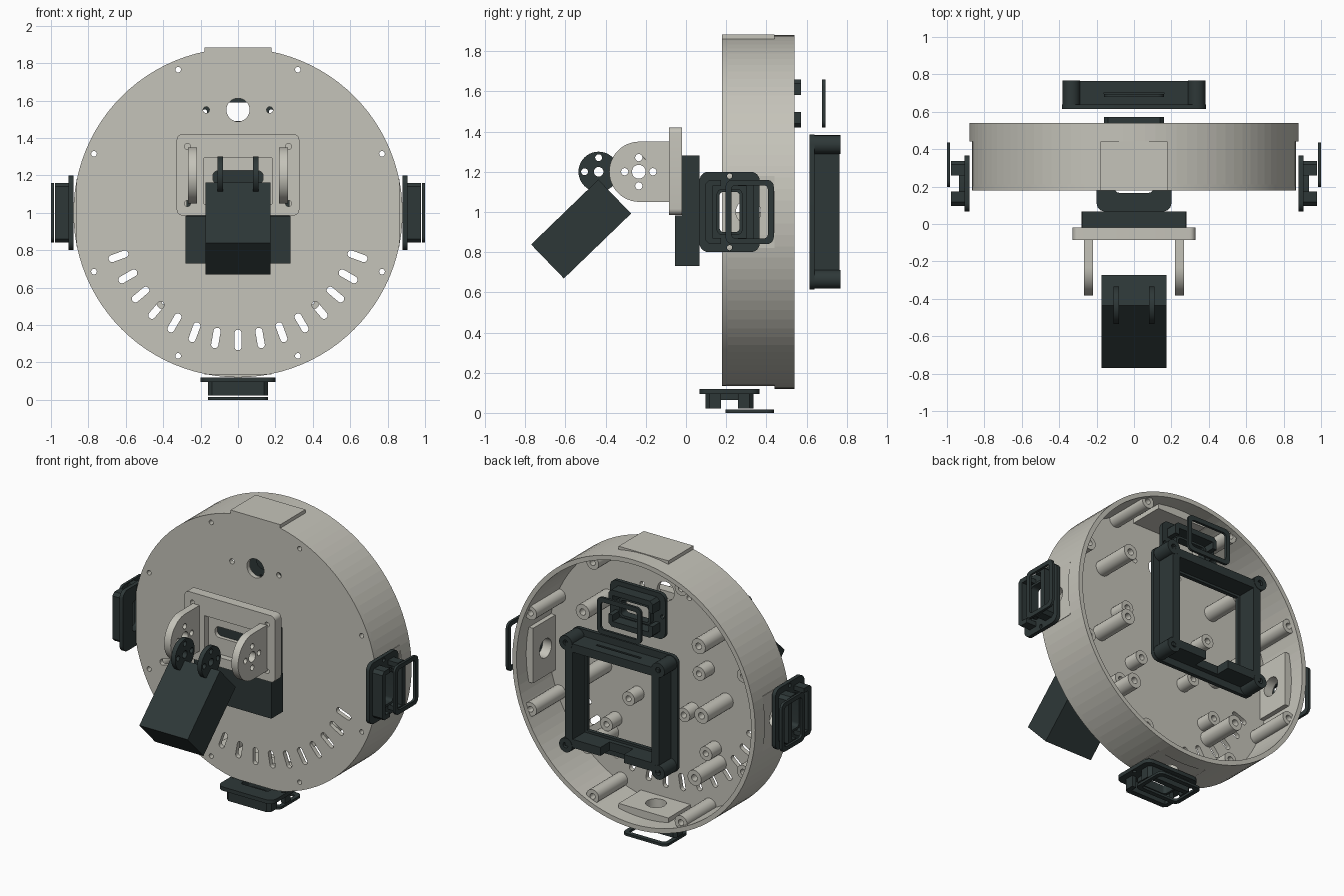
import bpy, bmesh
from math import sin, cos, pi, radians
from mathutils import Vector, Matrix

cube = bpy.data.objects.get("Cube")
if cube:
    bpy.data.objects.remove(cube)


def material(name, rgb):
    m = bpy.data.materials.new(name)
    m.use_nodes = True
    m.diffuse_color = (*rgb, 1)
    m.node_tree.nodes["Principled BSDF"].inputs["Base Color"].default_value = (*rgb, 1)
    return m


BEIGE = material("warm grey plastic", (0.56, 0.55, 0.49))
DARK = material("charcoal plastic", (0.027, 0.039, 0.039))
X, Y, Z = Vector((1, 0, 0)), Vector((0, 1, 0)), Vector((0, 0, 1))
FRONT = (X, Z, Y)      # outline in x, z and depth along y
SIDE = (Y, Z, X)       # outline in y, z and depth along x


# ---- outline helpers ----
def circle(cx, cy, r, n=20):
    return [(cx + r * cos(2 * pi * i / n), cy + r * sin(2 * pi * i / n)) for i in range(n)]


def rect(cx, cy, w, h, r=0.0, turn=0.0):
    pts = []
    for k, (sx, sy) in enumerate([(1, 1), (-1, 1), (-1, -1), (1, -1)]):
        px, py = sx * (w / 2 - r), sy * (h / 2 - r)
        steps = 6 if r else 0
        for i in range(steps + 1):
            a = pi / 2 * (k + i / max(steps, 1))
            pts.append((px + r * cos(a), py + r * sin(a)))
    c, s = cos(turn), sin(turn)
    return [(cx + c * p - s * q, cy + s * p + c * q) for p, q in pts]


def slab(name, mat, axes, lo, hi, outlines, origin=(0, 0, 0), smooth=True):
    """Extrude an outline with holes from lo to hi along the third axis."""
    cu = bpy.data.curves.new(name, 'CURVE')
    cu.dimensions, cu.fill_mode, cu.extrude = '2D', 'BOTH', (hi - lo) / 2
    for pts in outlines:
        sp = cu.splines.new('POLY')
        sp.points.add(len(pts) - 1)
        for p, (a, b) in zip(sp.points, pts):
            p.co = (a, b, 0, 1)
        sp.use_cyclic_u = True
    tmp = bpy.data.objects.new(name + " outline", cu)
    bpy.context.scene.collection.objects.link(tmp)
    dg = bpy.context.evaluated_depsgraph_get()
    me = bpy.data.meshes.new_from_object(tmp.evaluated_get(dg))
    bpy.data.objects.remove(tmp)
    bpy.data.curves.remove(cu)
    u, v, w = axes
    frame = Matrix((u, v, w)).transposed().to_4x4()
    frame.translation = Vector(origin) + w * (lo + hi) / 2
    bm = bmesh.new()
    bm.from_mesh(me)
    bmesh.ops.remove_doubles(bm, verts=bm.verts, dist=1e-5)
    bm.transform(frame)
    bmesh.ops.recalc_face_normals(bm, faces=bm.faces)
    for f in bm.faces:
        f.smooth = smooth
        f.material_index = 0
    for e in bm.edges:
        e.smooth = len(e.link_faces) == 2 and e.calc_face_angle() < 0.6
    bm.to_mesh(me)
    bm.free()
    me.name = name
    me.materials.clear()
    me.materials.append(mat)
    ob = bpy.data.objects.new(name, me)
    bpy.context.scene.collection.objects.link(ob)
    return ob


def cut(ob, cutter):
    mod = ob.modifiers.new("hole", 'BOOLEAN')
    mod.operation, mod.solver, mod.object = 'DIFFERENCE', 'EXACT', cutter
    dg = bpy.context.evaluated_depsgraph_get()
    me = bpy.data.meshes.new_from_object(ob.evaluated_get(dg))
    ob.modifiers.clear()
    ob.data = me
    bpy.data.objects.remove(cutter)


# ---- round housing ----
def flatted(r, flat):
    return [(max(-flat, min(flat, a)), max(1 - flat, b)) for a, b in circle(0, 1, r, 96)]


screws = [(sx * a, 1 + sz * b) for sx in (-1, 1) for sz in (-1, 1)
          for a, b in ((0.32, 0.765), (0.77, 0.315))]
holes = [circle(0, 1.55, 0.062, 32)]
holes += [circle(s * 0.17, 1.55, 0.017) for s in (-1, 1)]
holes += [circle(a, b, 0.015) for a, b in screws]
for k in range(-7, 8):
    t = radians(k * 10)
    holes.append(rect(0.68 * sin(t), 1 - 0.68 * cos(t), 0.038, 0.11, 0.0185, t))
slab("housing_face", BEIGE, FRONT, 0.18, 0.21, [flatted(0.88, 0.866)] + holes)

wall = slab("housing_wall", BEIGE, FRONT, 0.21, 0.44,
            [flatted(0.88, 0.866), flatted(0.85, 0.84)], smooth=False)
cut(wall, slab("cutter", BEIGE, SIDE, -1, 1, [circle(0.31, 1, 0.062, 32)]))
cut(wall, slab("cutter", BEIGE, (X, Y, Z), 0, 0.5, [circle(0, 0.31, 0.062, 32)]))
slab("housing_rim", BEIGE, FRONT, 0.44, 0.54,
     [circle(0, 1, 0.88, 96), circle(0, 1, 0.85, 96)], smooth=False)

# pads that carry the side pods
pad_hole = circle(0.31, 0, 0.062, 32)
for name, u, out in (("left", Z, X), ("right", Z, -X), ("bottom", X, -Z)):
    slab(name + "_pad", BEIGE, (Y, u, out), 0.80, 0.864,
         [rect(0.32, 0, 0.24, 0.36), pad_hole], origin=Z)
slab("top_pad", BEIGE, (Y, X, Z), 0.80, 0.884, [rect(0.31, 0, 0.26, 0.36)], origin=Z)


# ---- posts inside the housing ----
def post(name, a, b, r, end):
    slab(name, BEIGE, FRONT, 0.2, end, [circle(a, b, r), circle(a, b, r * 0.42)])


for a, b in screws:
    post("case_post", a, b, 0.045, 0.51)
for s in (-1, 1):
    for a, b in ((0.42, 1.40), (0.44, 0.95), (0.39, 0.53)):
        post("board_post", s * a, b, 0.05, 0.47)
    for a, b in ((0.31, 1.13), (0.36, 0.62), (0.2, 0.83)):
        post("short_post", s * a, b, 0.045, 0.31)


# ---- sensor pods: flange, split body and loose bezel ----
def pod(name, u, v, w, origin, bezel_shift, bezel_lo):
    axes = (u, v, w)
    ring_hole = rect(0, 0, 0.2, 0.1, 0.02)
    slab(name + "_flange", DARK, axes, 0, 0.025,
         [rect(0, 0, 0.4, 0.3, 0.045), ring_hole]
         + [circle(s * 0.178, 0, 0.013) for s in (-1, 1)], origin)
    slab(name + "_inner_ring", DARK, axes, 0.025, 0.055,
         [rect(0, 0, 0.23, 0.13, 0.03), ring_hole], origin)
    for s in (-1, 1):
        c_shape = [(-0.16, 0.042), (-0.16, 0.1), (-0.14, 0.12), (0.14, 0.12),
                   (0.16, 0.1), (0.16, 0.042), (0.13, 0.042), (0.13, 0.085),
                   (-0.13, 0.085), (-0.13, 0.042)]
        slab(name + "_body", DARK, axes, 0.02, 0.098,
             [[(a, s * b) for a, b in c_shape]], origin)
    slab(name + "_bezel", DARK, axes, bezel_lo, bezel_lo + 0.016,
         [rect(0, bezel_shift, 0.32, 0.24, 0.035), rect(0, bezel_shift, 0.265, 0.18, 0.02)], origin)


pod("left_pod", Z, Y, X, (0.88, 0.217, 1), 0.1, 0.104)
pod("right_pod", Z, Y, -X, (-0.88, 0.217, 1), 0.1, 0.104)
pod("bottom_pod", X, Y, -Z, (0, 0.217, 0.12), 0.1, 0.104)
pod("rear_pod", X, Z, Y, (0, 0.475, 1.54), 0, 0.203)

# ---- square rear frame ----
corners = [(sx * 0.335, 1 + sz * 0.335) for sx in (-1, 1) for sz in (-1, 1)]
slab("rear_frame_lip", DARK, FRONT, 0.615, 0.64,
     [rect(0, 1, 0.77, 0.77, 0.05), rect(0, 1, 0.54, 0.54)])
frame = slab("rear_frame_wall", DARK, FRONT, 0.64, 0.765,
             [rect(0, 1, 0.68, 0.68), rect(0, 1, 0.57, 0.57)], smooth=False)
cut(frame, slab("cutter", DARK, FRONT, 0.67, 0.8, [rect(0, 0.69, 0.17, 0.12)]))
cut(frame, slab("cutter", DARK, (X, Y, Z), 1.32, 1.5, [rect(0, 0.695, 0.32, 0.014)]))
for a, b in corners:
    slab("rear_frame_post", DARK, FRONT, 0.64, 0.768, [circle(a, b, 0.047), circle(a, b, 0.018)])

# ---- tilt mount on the front ----
slab("mount_box_lower", DARK, FRONT, -0.055, 0.067, [rect(0, 0.856, 0.56, 0.252)])
slab("mount_box_upper", DARK, FRONT, -0.02, 0.067, [rect(0, 1.13, 0.55, 0.3)])
mount_screws = [circle(sx * 0.27, z, 0.016) for sx in (-1, 1) for z in (1.05, 1.355)]
outer = rect(0, 1.203, 0.655, 0.435, 0.03)
slab("mount_plate_front", BEIGE, FRONT, -0.085, -0.045,
     [outer, rect(0, 1.17, 0.365, 0.245)] + mount_screws)
slab("mount_plate_back", BEIGE, FRONT, -0.045, -0.02,
     [outer, rect(0, 1.19, 0.27, 0.07, 0.03)] + mount_screws)


def bolt_circle(cx, cz, hub, ring, r):
    return [circle(cx, cz, hub)] + [circle(cx + ring * cos(k * pi / 2), cz + ring * sin(k * pi / 2), r)
                                    for k in range(4)]


ear = [(-0.08, 1.05), (-0.08, 1.35)]
ear += [(-0.232 - 0.15 * sin(pi * i / 24), 1.2 + 0.15 * cos(pi * i / 24)) for i in range(25)]
for s in (-1, 1):
    lo, hi = sorted((s * 0.22, s * 0.268))
    slab("mount_ear", BEIGE, SIDE, lo, hi, [ear] + bolt_circle(-0.235, 1.2, 0.034, 0.07, 0.018))
    lo, hi = sorted((s * 0.08, s * 0.11))
    slab("head_hinge_disc", DARK, SIDE, lo, hi,
         [circle(-0.435, 1.2, 0.1, 40)] + bolt_circle(-0.435, 1.2, 0.024, 0.07, 0.017))

# ---- tilted head ----
slab("head_box", DARK, SIDE, -0.175, 0.175,
     [rect(-0.522, 0.915, 0.465, 0.235, 0, radians(44))])
